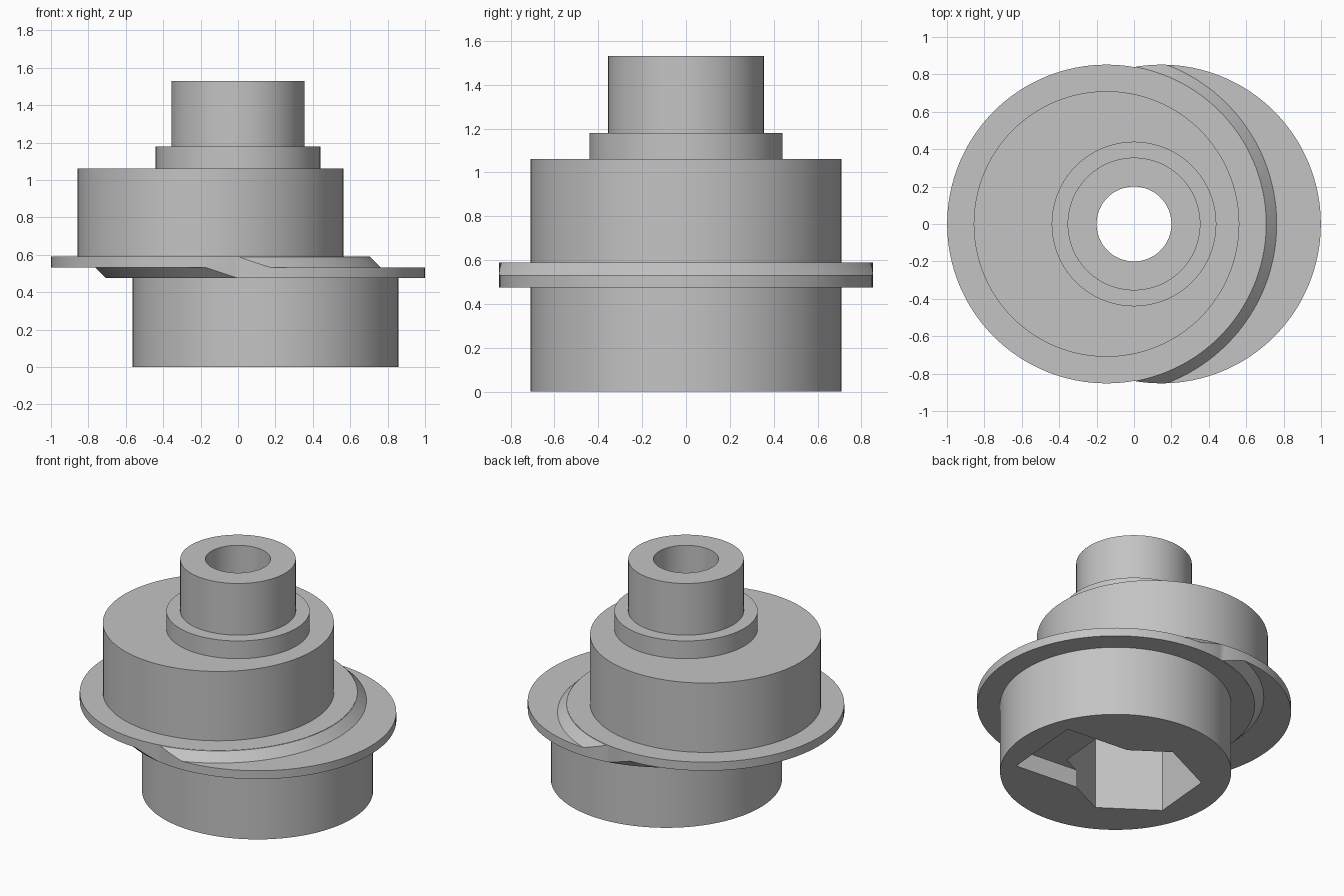
import bpy, bmesh, math

if "Cube" in bpy.data.objects:
    bpy.data.objects.remove(bpy.data.objects["Cube"])

SEG = 128
OFF = 0.147      # eccentric offset of each cam
MID = 0.532      # plane where the two halves meet

grey = bpy.data.materials.new("light_grey")
grey.diffuse_color = (0.55, 0.55, 0.55, 1)
grey.use_nodes = True
grey.node_tree.nodes["Principled BSDF"].inputs["Base Color"].default_value = grey.diffuse_color


def lathe(name, profile, cx=0.0, seg=SEG, turn=0.0):
    """Closed solid turned from (radius, z) points, open ends capped flat."""
    bm = bmesh.new()
    rings = []
    for r, z in profile:
        rings.append([bm.verts.new((cx + r * math.cos(turn + math.tau * i / seg),
                                    r * math.sin(turn + math.tau * i / seg), z))
                      for i in range(seg)])
    for a, b in zip(rings, rings[1:]):
        for i in range(seg):
            j = (i + 1) % seg
            bm.faces.new((a[i], a[j], b[j], b[i]))
    bm.faces.new(rings[0])
    bm.faces.new(rings[-1])
    bmesh.ops.recalc_face_normals(bm, faces=bm.faces)
    me = bpy.data.meshes.new(name)
    bm.to_mesh(me)
    bm.free()
    me.materials.append(grey)
    ob = bpy.data.objects.new(name, me)
    bpy.context.collection.objects.link(ob)
    return ob


def combine(ob, tool, op):
    """Apply a boolean and discard the tool."""
    bpy.context.view_layer.objects.active = ob
    m = ob.modifiers.new("bool", 'BOOLEAN')
    m.operation = op
    m.solver = 'EXACT'
    m.object = tool
    bpy.ops.object.modifier_apply(modifier=m.name)
    bpy.data.objects.remove(tool)
    return ob


def flange(name, side):
    """Eccentric disc trimmed by a ramp that runs up to the opposite disc."""
    disc = lathe(name, [(0.852, 0.475), (0.852, 0.59)], side * OFF)
    ramp = [(2, MID - side * 0.3), (2, MID), (0.91, MID), (0.854, MID + side * 0.056)]
    return combine(disc, lathe("ramp_trim", ramp, -side * OFF), 'INTERSECT')


# Two ramped flanges
body = flange("eccentric_cam", 1)
combine(body, flange("upper_flange", -1), 'UNION')

# Cam drums and the stepped hub
combine(body, lathe("lower_drum", [(0.71, 0), (0.71, 0.51)], OFF), 'UNION')
combine(body, lathe("upper_drum", [(0.71, 0.555), (0.71, 1.06)], -OFF), 'UNION')
combine(body, lathe("hub", [(0.44, 0.9), (0.44, 1.18), (0.355, 1.18), (0.355, 1.53)]), 'UNION')

# Through bore, hexagonal pocket and shallow side slot in the base
tilt = math.radians(-5)
combine(body, lathe("bore", [(0.2, -0.1), (0.2, 1.7)]), 'DIFFERENCE')
combine(body, lathe("hex_pocket", [(0.415, -0.1), (0.415, 0.6)], seg=6,
                    turn=math.pi / 2 + tilt), 'DIFFERENCE')
bpy.ops.mesh.primitive_cube_add(size=1, location=(0.345 * math.cos(tilt), 0.345 * math.sin(tilt), 0.01),
                                rotation=(0, 0, tilt))
slot = bpy.context.object
slot.scale = (0.69, 0.55, 0.22)
slot.data.materials.append(grey)
bpy.context.view_layer.update()
combine(body, slot, 'DIFFERENCE')

# Smooth round walls, keep sharp rims
bpy.ops.object.select_all(action='DESELECT')
body.select_set(True)
bpy.context.view_layer.objects.active = body
bpy.ops.object.shade_smooth_by_angle(angle=math.radians(25))
